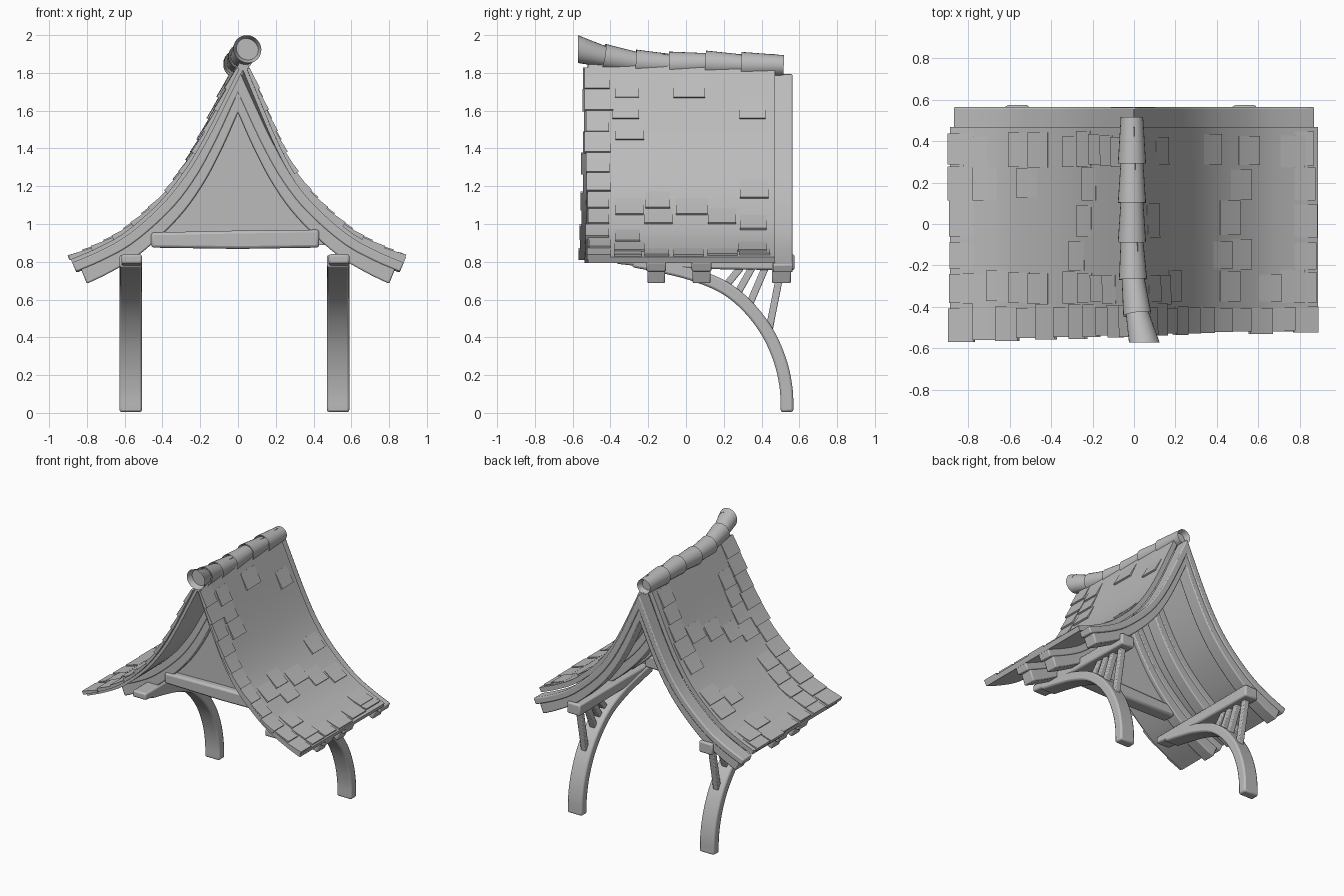
import bpy, bmesh, random
from mathutils import Vector

random.seed(4)
old = bpy.data.objects.get("Cube")
if old:
    bpy.data.objects.remove(old, do_unlink=True)

grey = bpy.data.materials.new("plain_grey")
grey.use_nodes = True
COL = (0.5, 0.5, 0.5, 1)
grey.diffuse_color = COL
grey.node_tree.nodes["Principled BSDF"].inputs["Base Color"].default_value = COL


def finish(name, bm, bevel=0.0):
    bmesh.ops.recalc_face_normals(bm, faces=bm.faces)
    me = bpy.data.meshes.new(name)
    bm.to_mesh(me)
    bm.free()
    me.materials.append(grey)
    ob = bpy.data.objects.new(name, me)
    bpy.context.collection.objects.link(ob)
    if bevel:
        mod = ob.modifiers.new("soft_edges", "BEVEL")
        mod.width, mod.segments = bevel, 2
        mod.angle_limit = 0.7
    bpy.ops.object.select_all(action="DESELECT")
    ob.select_set(True)
    bpy.context.view_layer.objects.active = ob
    bpy.ops.object.shade_smooth_by_angle(angle=0.6)
    return ob


def smooth_path(pts, steps=5):
    """Catmull-Rom curve through 2D points."""
    p = [Vector(q) for q in pts]
    p = [2 * p[0] - p[1]] + p + [2 * p[-1] - p[-2]]
    out = []
    for i in range(1, len(p) - 2):
        a, b, c, d = p[i - 1:i + 3]
        for k in range(steps):
            t = k / steps
            out.append(0.5 * (2 * b + (c - a) * t + (2 * a - 5 * b + 4 * c - d) * t * t
                              + (3 * b - a - 3 * c + d) * t ** 3))
    return out + [p[-2]]


def offset(path, d, grow=0.0):
    """Shift a 2D path to the right of its direction, by d plus grow times x."""
    out = []
    for i, p in enumerate(path):
        t = (path[min(i + 1, len(path) - 1)] - path[max(i - 1, 0)]).normalized()
        out.append(p + Vector((t.y, -t.x)) * (d + grow * p.x))
    return out


def at_length(path, s):
    """Point at a given arc length."""
    for a, b in zip(path, path[1:]):
        n = (b - a).length
        if s <= n:
            return a.lerp(b, s / n)
        s -= n
    return path[-1].copy()


def length(path):
    return sum((b - a).length for a, b in zip(path, path[1:]))


def strip(bm, upper, lower, lo, hi, plane="xz"):
    """Solid band between two 2D paths, from depth lo to hi."""
    def vert(p, depth):
        return bm.verts.new((p.x, depth, p.y) if plane == "xz" else (depth, p.x, p.y))
    rings = []
    for u, l in zip(upper, lower):
        a = lo(u) if callable(lo) else lo
        rings.append([vert(u, a), vert(u, hi), vert(l, hi), vert(l, a)])
    for r, q in zip(rings, rings[1:]):
        for k in range(4):
            bm.faces.new((r[k], r[k - 1], q[k - 1], q[k]))
    bm.faces.new(rings[0])
    bm.faces.new(rings[-1][::-1])


# Half profile of the swept roof, ridge to eave
ROOF = smooth_path([(0, 1.9), (0.1, 1.68), (0.2, 1.465), (0.3, 1.285), (0.42, 1.13),
                    (0.6, 0.97), (0.75, 0.885), (0.89, 0.825)])


def half(d, end, grow, n=26):
    """Roof profile sunk by d, trimmed at the centre plane and at the eave."""
    pts = offset([p for p in ROOF if p.x <= end], d, grow)
    while pts[1].x < 0:
        pts.pop(0)
    a, b = pts[0], pts[1]
    pts[0] = a.lerp(b, -a.x / (b.x - a.x))
    total = length(pts)
    return [at_length(pts, total * i / (n - 1)) for i in range(n)]


def full(d, end, grow=0.0):
    h = half(d, end, grow)
    return [Vector((-p.x, p.y)) for p in h[:0:-1]] + h


def arch(name, d0, d1, end, lo, hi, bevel=0.008, grow=0.0):
    bm = bmesh.new()
    strip(bm, full(d0, end), full(d1, end, grow), lo, hi)
    return finish(name, bm, bevel)


def front_edge(p):
    return -0.52 + 0.02 * min(p.x, 0)


def lean(bm):
    """The upper roof drifts slightly sideways towards the front."""
    for v in bm.verts:
        v.co.x += 0.03 * (0.47 - v.co.y) * max(0, (v.co.z - 1.2) / 0.7)


# Roof sheet and the arched beams under it
bm = bmesh.new()
strip(bm, full(0, 0.9), full(0.035, 0.9), front_edge, 0.47)
lean(bm)
finish("roof_sheet", bm)
arch("back_trim", 0.042, 0.09, 0.9, 0.46, 0.565)
arch("back_rafter", 0.08, 0.122, 0.875, 0.455, 0.555, grow=0.05)
for label, y in (("front", -0.155), ("middle", 0.085)):
    arch(label + "_rafter_upper", 0.03, 0.085, 0.89, y - 0.055, y + 0.05)
    arch(label + "_rafter_lower", 0.075, 0.122, 0.875, y - 0.05, y + 0.045, grow=0.05)

# Gable wall and its cross beam
inner = [p for p in full(0.115, 0.8) if p.y > 0.9]
bm = bmesh.new()
strip(bm, inner, [Vector((p.x, 0.89)) for p in inner], -0.17, -0.14)
finish("gable_wall", bm)
bm = bmesh.new()
strip(bm, [Vector((-0.46, 0.955)), Vector((0, 0.965)), Vector((0.43, 0.97))],
      [Vector((-0.46, 0.875)), Vector((0, 0.868)), Vector((0.43, 0.875))], -0.22, -0.12)
finish("cross_beam", bm, 0.015)

# Shingles: tilted plates laid along the slope, dense at front, back and eave
bm = bmesh.new()
total = length(ROOF)
columns = ((-0.54, -0.38, 1.0), (-0.38, -0.22, 0.6), (-0.22, -0.06, 0.1),
           (-0.06, 0.12, 0.2), (0.12, 0.28, 0.1), (0.28, 0.45, 0.55))
for side in (-1, 1):
    for c, (y0, y1, chance) in enumerate(columns):
        rows = 11
        step = (total - 0.08) / rows
        for r in range(rows):
            eave = r == rows - 1
            if not eave and random.random() > chance:
                continue
            s0 = 0.08 + r * step + (0 if eave else (c % 2) * 0.05)
            s1 = s0 + step
            a, m, b = (at_length(ROOF, s) for s in (s0, (s0 + s1) / 2, s1))
            if eave:
                b += (b - a).normalized() * (random.uniform(-0.005, 0.015) - 0.006 * c * (side > 0))
            path = [a, m, b]
            top = [offset(path, -h)[i] for i, h in enumerate((0.001, 0.006, 0.012))]
            low = offset(path, 0.015)
            if side < 0:
                top, low = ([Vector((-p.x, p.y)) for p in q] for q in (top, low))
            near = y0 + random.uniform(-0.008, 0.008)
            if c == 0:
                near += (0.022 if side > 0 else -0.025) * r / rows
            strip(bm, top, low, near, y1 - random.uniform(0, 0.03))
lean(bm)
finish("shingles", bm)

# Ridge tiles: overlapping tapered tubes with hollow ends, the front one cut upright
ridge = [(-0.01, 0.51, 1.84), (-0.01, 0.3, 1.843), (-0.01, 0.11, 1.85), (-0.01, -0.08, 1.845),
         (-0.005, -0.26, 1.855), (0.015, -0.43, 1.885), (0.048, -0.575, 1.924)]
for i, (p, q) in enumerate(zip(ridge, ridge[1:])):
    p, q = Vector(p), Vector(q)
    axis = q - p
    bm = bmesh.new()
    bmesh.ops.create_cone(bm, cap_ends=True, segments=24, radius1=0.054,
                          radius2=0.068 + (0.008 if i == 5 else 0), depth=axis.length + 0.015)
    caps = [f for f in bm.faces if len(f.verts) > 4]
    turn = axis.to_track_quat("Z", "Y").to_matrix().to_4x4()
    turn.translation = (p + q) / 2
    bm.transform(turn)
    if i == 5:
        for v in bm.verts:
            if v.co.y < -0.5:
                v.co.y = -0.572
    bm.normal_update()
    bmesh.ops.inset_individual(bm, faces=caps, thickness=0.016)
    for f in caps:
        bmesh.ops.translate(bm, verts=f.verts, vec=f.normal * -0.04)
    finish("ridge_tile_%d" % (i + 1), bm)

# Curved legs with a top beam and slanted struts on each side
LEG = smooth_path([(0.535, 0.005), (0.53, 0.13), (0.5, 0.27), (0.435, 0.42), (0.33, 0.56),
                   (0.2, 0.665), (0.03, 0.735), (-0.13, 0.775), (-0.28, 0.805)])
STRUTS = (((0.505, 0.77), (0.44, 0.44)), ((0.42, 0.77), (0.33, 0.56)),
          ((0.35, 0.77), (0.26, 0.61)), ((0.29, 0.77), (0.2, 0.66)))
for label, x in (("right", -0.568), ("left", 0.53)):
    bm = bmesh.new()
    strip(bm, offset(LEG, 0.034), offset(LEG, -0.034), x - 0.06, x + 0.06, "yz")
    finish(label + "_leg", bm, 0.012)
    bm = bmesh.new()
    strip(bm, [Vector((-0.37, 0.84)), Vector((-0.15, 0.84)), Vector((0.575, 0.84))],
          [Vector((-0.37, 0.79)), Vector((-0.15, 0.765)), Vector((0.575, 0.755))],
          x - 0.05, x + 0.06, "yz")
    finish(label + "_top_beam", bm, 0.012)
    bm = bmesh.new()
    for a, b in STRUTS:
        path = [Vector(a), Vector(b)]
        strip(bm, offset(path, 0.019), offset(path, -0.019), x - 0.022, x + 0.022, "yz")
    finish(label + "_struts", bm, 0.006)
